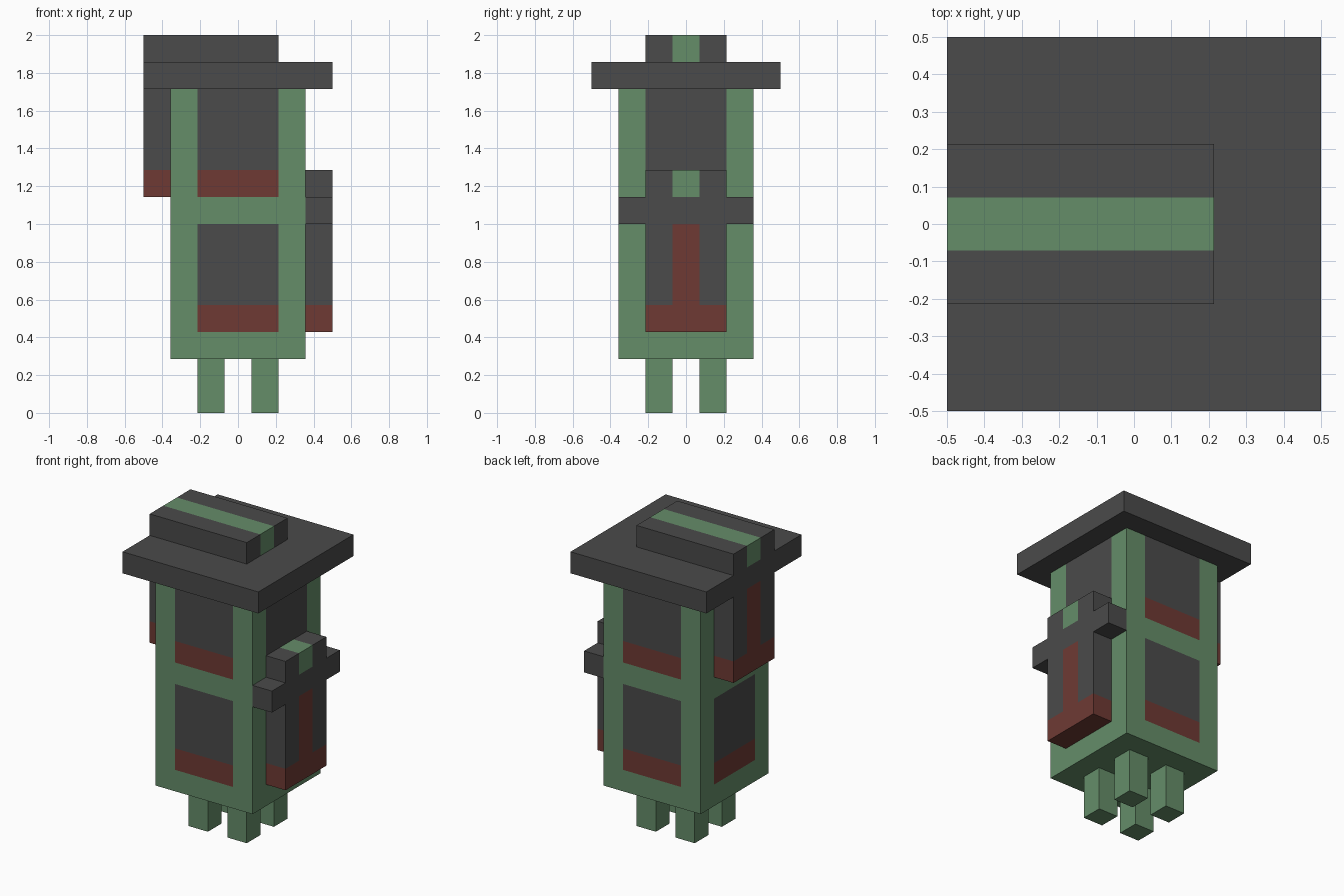
import bpy
import bmesh
from mathutils import Vector

cube = bpy.data.objects.get("Cube")
if cube:
    bpy.data.objects.remove(cube, do_unlink=True)

U = 1 / 7  # one block of the model's grid
GREEN, DARK, RED = range(3)


def material(name, rgb):
    mat = bpy.data.materials.new(name)
    mat.use_nodes = True
    mat.diffuse_color = (*rgb, 1)
    mat.node_tree.nodes["Principled BSDF"].inputs["Base Color"].default_value = (*rgb, 1)
    return mat


MATERIALS = [
    material("moss green", (0.13, 0.266, 0.141)),
    material("charcoal", (0.069, 0.069, 0.069)),
    material("brick red", (0.156, 0.042, 0.034)),
]


def block(name, low, high, rule, cuts=((), (), ())):
    """Box in grid units, cut along each axis, faces coloured by rule(centre, normal)."""
    low, high = Vector(low), Vector(high)
    bm = bmesh.new()
    bmesh.ops.create_cube(bm, size=1)
    for v in bm.verts:
        v.co = (low + high) / 2 + v.co * (high - low)
    for axis, places in enumerate(cuts):
        normal = Vector((0, 0, 0))
        normal[axis] = 1
        for place in places:
            bmesh.ops.bisect_plane(bm, geom=bm.verts[:] + bm.edges[:] + bm.faces[:],
                                   plane_co=normal * place, plane_no=normal)
    bm.normal_update()
    for face in bm.faces:
        face.material_index = rule(face.calc_center_median(), face.normal)
    bmesh.ops.scale(bm, vec=(U, U, U), verts=bm.verts)
    mesh = bpy.data.meshes.new(name)
    bm.to_mesh(mesh)
    bm.free()
    for mat in MATERIALS:
        mesh.materials.append(mat)
    obj = bpy.data.objects.new(name, mesh)
    bpy.context.collection.objects.link(obj)
    return obj


def all_green(c, n):
    return GREEN


def all_dark(c, n):
    return DARK


def body_rule(c, n):
    # Two panels on each wall, each with a red sill
    across = c.y if abs(n.x) > 0.5 else c.x
    if abs(n.z) > 0.5 or abs(across) > 1.5:
        return GREEN
    for bottom, top in ((3, 7), (8, 12)):
        if bottom < c.z < top:
            return RED if c.z < bottom + 1 else DARK
    return GREEN


def stripe_rule(c, n):
    # Green band over the top and ends
    return GREEN if abs(c.y) < 0.5 and abs(n.y) < 0.5 else DARK


def pod_rule(bottom):
    # Red foot, and a red stripe up the outer and inner faces
    def rule(c, n):
        stripe = abs(c.y) < 0.5 and abs(n.x) > 0.5
        return RED if c.z < bottom + 1 or stripe else DARK
    return rule


# Legs
for side, x in (("right", -1), ("left", 1)):
    for end, y in (("front", -1), ("back", 1)):
        block(f"{end}_{side}_leg", (x - 0.5, y - 0.5, 0), (x + 0.5, y + 0.5, 2), all_green)

# Body with panels, and the flat roof slab
edges = (-1.5, 1.5)
block("body", (-2.5, -2.5, 2), (2.5, 2.5, 12), body_rule, (edges, edges, (3, 4, 7, 8, 9)))
block("roof_slab", (-3.5, -3.5, 12), (3.5, 3.5, 13), all_dark)

# Striped blocks above the roof and above the crossbar
band = (-0.5, 0.5)
block("roof_ridge", (-3.5, -1.5, 13), (1.5, 1.5, 14), stripe_rule, ((), band, ()))
block("grip", (2.5, -1.5, 8), (3.5, 1.5, 9), stripe_rule, ((), band, ()))
block("crossbar", (2.5, -2.5, 7), (3.5, 2.5, 8), all_dark)

# Hanging pods on both sides
for name, x, bottom in (("left_pod", 2.5, 3), ("right_pod", -3.5, 8)):
    block(name, (x, -1.5, bottom), (x + 1, 1.5, bottom + 4), pod_rule(bottom),
          ((), band, (bottom + 1,)))
